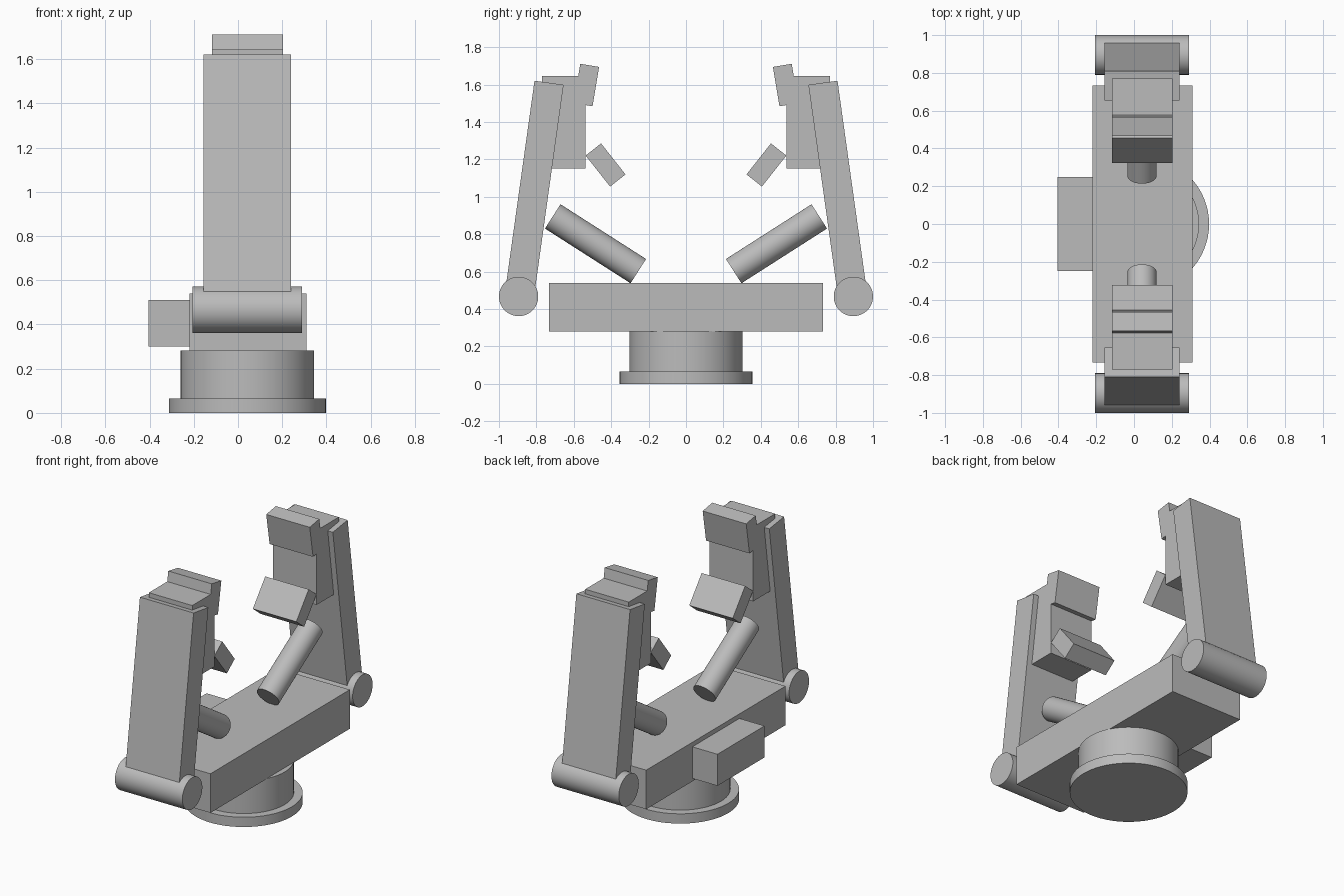
import bpy
import math
from mathutils import Vector

if "Cube" in bpy.data.objects:
    bpy.data.objects.remove(bpy.data.objects["Cube"])

GREY = (0.5, 0.5, 0.5, 1.0)
CX = 0.0425  # centre line of the machine

mat = bpy.data.materials.new("plain grey")
mat.use_nodes = True
mat.diffuse_color = GREY
mat.node_tree.nodes["Principled BSDF"].inputs["Base Color"].default_value = GREY


def finish(name):
    ob = bpy.context.object
    ob.name = name
    ob.data.materials.append(mat)
    return ob


def box(name, centre, size, tilt=0.0):
    """Box with a tilt in degrees about the x axis."""
    bpy.ops.mesh.primitive_cube_add(size=1, location=centre,
                                    rotation=(math.radians(tilt), 0, 0))
    ob = finish(name)
    ob.scale = size
    bpy.ops.object.transform_apply(location=False, rotation=False, scale=True)
    return ob


def rod(name, start, end, radius):
    """Smooth cylinder between two points."""
    a, b = Vector(start), Vector(end)
    bpy.ops.mesh.primitive_cylinder_add(vertices=64, radius=radius, depth=(b - a).length,
                                        location=(a + b) / 2)
    ob = finish(name)
    ob.rotation_euler = (b - a).to_track_quat('Z', 'Y').to_euler()
    bpy.ops.object.shade_smooth_by_angle(angle=math.radians(30))
    return ob


# Round pedestal
rod("base_flange", (CX, 0, 0), (CX, 0, 0.065), 0.355)
rod("base_column", (CX, 0, 0.065), (CX, 0, 0.282), 0.302)

# Cross beam and side box
box("cross_beam", (0.045, 0, 0.41), (0.53, 1.465, 0.26))
box("side_box", (-0.31, 0, 0.405), (0.19, 0.495, 0.21))

# Two facing arm assemblies, s is the side along y
for s, side in ((-1, "front"), (1, "back")):
    rod(side + "_hinge", (CX - 0.248, s * 0.895, 0.467),
        (CX + 0.248, s * 0.895, 0.467), 0.105)
    # Leaning arm, its foot sunk into the hinge
    box(side + "_arm", (CX, s * 0.811, 1.045), (0.395, 0.157, 1.14), s * 7.95)
    # Jaw carrier with its tilted head
    box(side + "_jaw_block", (CX, s * 0.654, 1.3975), (0.32, 0.232, 0.495))
    box(side + "_jaw_head", (CX, s * 0.5325, 1.5975), (0.32, 0.102, 0.213), s * 9.5)
    # Free tilted pad and slanting roller
    box(side + "_pad", (CX, s * 0.43, 1.17), (0.32, 0.105, 0.211), s * -38.3)
    rod(side + "_roller", (CX, s * 0.7125, 0.895), (CX, s * 0.255, 0.6025), 0.077)
